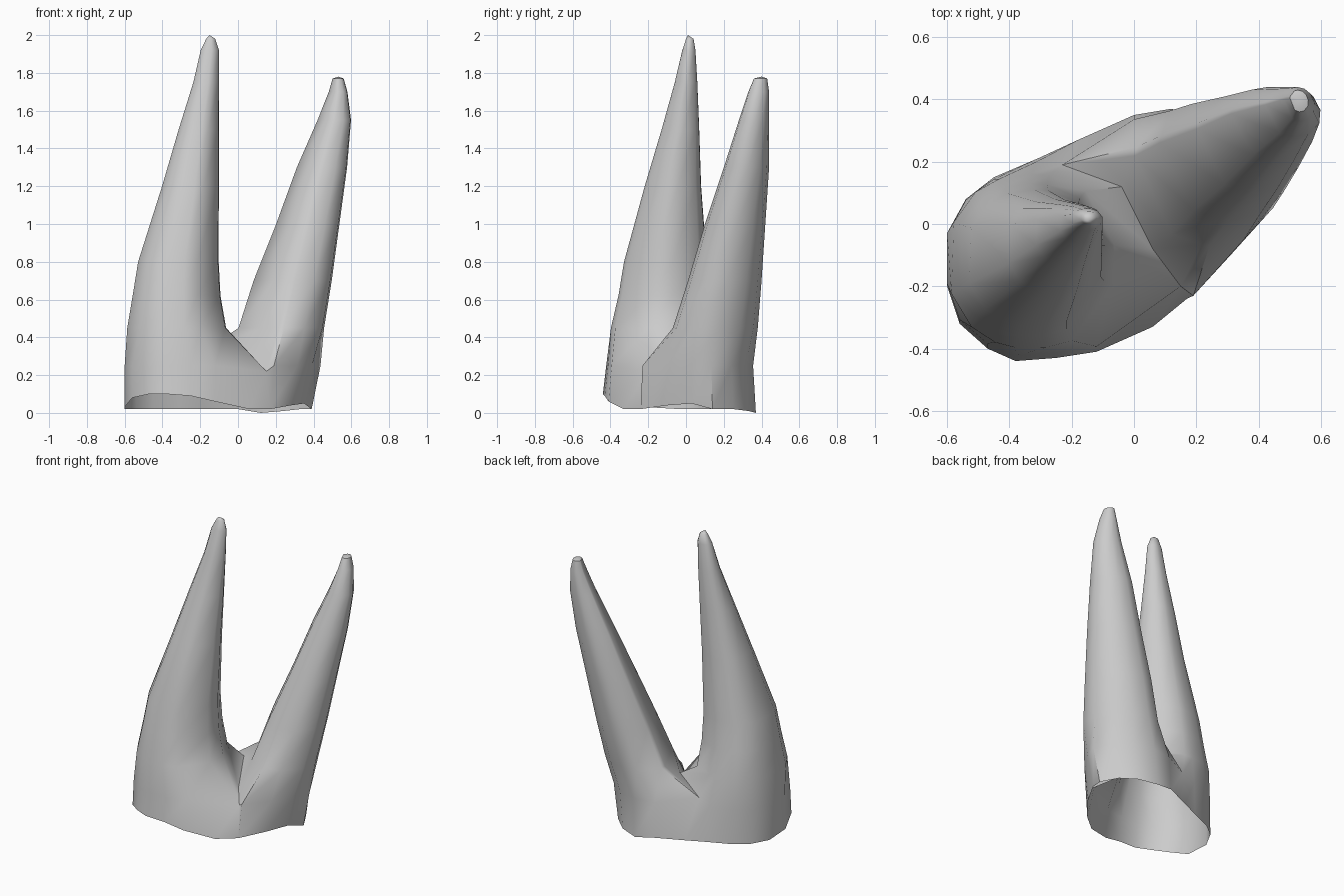
import bpy
import bmesh
from math import atan2, cos, sin, copysign
from mathutils import Vector

default_cube = bpy.data.objects.get("Cube")
if default_cube:
    bpy.data.objects.remove(default_cube, do_unlink=True)

# Open lower rim, counterclockwise from the front notch
rim = [(.06, -.33, .02), (.17, -.24, .02), (.28, -.1, .04), (.35, .03, .05),
       (.39, .14, .02), (.33, .25, .02), (.24, .33, .01), (.12, .37, 0),
       (0, .35, .02), (-.18, .27, .02), (-.31, .21, .02), (-.45, .15, .02),
       (-.54, .08, .02), (-.6, -.03, .02), (-.6, -.2, .03), (-.56, -.32, .08),
       (-.47, -.4, .1), (-.38, -.44, .1), (-.25, -.43, .09), (-.12, -.41, .06)]
front_notch, back_notch = 0, 9

# Each prong section: height, left and right limits, front and back limits
tall_sections = [(.45, -.6, -.06, -.4, .16), (.62, -.57, -.09, -.36, .13),
                 (.8, -.54, -.1, -.33, .11), (1.2, -.41, -.1, -.22, .08),
                 (1.5, -.32, -.1, -.13, .07), (1.75, -.24, -.1, -.06, .06),
                 (1.92, -.2, -.1, -.02, .05), (1.98, -.17, -.12, 0, .04)]
short_sections = [(.45, 0, .46, -.07, .38), (.7, .08, .5, .01, .4),
                  (1, .2, .54, .1, .42), (1.3, .31, .58, .2, .44),
                  (1.55, .42, .6, .28, .44), (1.7, .48, .58, .33, .44),
                  (1.77, .5, .56, .36, .43)]


def squashed(value, power):
    """Squares off an ellipse coordinate when power is below one."""
    return copysign(abs(value) ** power, value)


def bridge_rings(bm, lower, upper):
    count = len(lower)
    for i in range(count):
        j = (i + 1) % count
        bm.faces.new((lower[i], lower[j], upper[j], upper[i]))


def grow_prong(bm, root, sections, tip, power, tilt):
    """Lofts a tapering prong from the root loop to a point."""
    middle = sum((v.co for v in root), Vector()) / len(root)
    wide = max(abs(v.co.x - middle.x) for v in root)
    deep = max(abs(v.co.y - middle.y) for v in root)
    angles = [atan2((v.co.y - middle.y) / deep, (v.co.x - middle.x) / wide)
              for v in root]
    lower = root
    for height, left, right, front, back in sections:
        upper = []
        for angle in angles:
            across = squashed(cos(angle), power) * (right - left)
            along = squashed(sin(angle - tilt), power) * (back - front)
            upper.append(bm.verts.new(((left + right + across) / 2,
                                       (front + back + along) / 2, height)))
        bridge_rings(bm, lower, upper)
        lower = upper
    point = bm.verts.new(tip)
    for i in range(len(lower)):
        bm.faces.new((lower[i], lower[(i + 1) % len(lower)], point))


bm = bmesh.new()

# Hollow skirt
bottom = [bm.verts.new(co) for co in rim]
shoulder = []
for x, y, z in rim:
    shoulder.append(bm.verts.new((x + max(0, x) * .12, y * .96, .25)))
shoulder[front_notch].co = (.15, -.2, .22)
shoulder[back_notch].co = (-.23, .19, .29)
bridge_rings(bm, bottom, shoulder)

# Saddle that divides the skirt into two roots
saddle = [bm.verts.new(co) for co in ((.06, -.08, .27), (-.04, .12, .38))]
short_root = shoulder[front_notch:back_notch + 1] + saddle[::-1]
tall_root = shoulder[back_notch:] + [shoulder[front_notch]] + saddle

# Two prongs
grow_prong(bm, tall_root, tall_sections, (-.15, .01, 2), .9, 0)
grow_prong(bm, short_root, short_sections, (.53, .4, 1.78), .97, .12)

bmesh.ops.recalc_face_normals(bm, faces=bm.faces)
mesh = bpy.data.meshes.new("forked_prongs")
bm.to_mesh(mesh)
bm.free()
prongs = bpy.data.objects.new("forked_prongs", mesh)
bpy.context.collection.objects.link(prongs)

# Plain grey surface
grey = bpy.data.materials.new("plain_grey")
grey.use_nodes = True
colour = (.6, .6, .6, 1)
grey.diffuse_color = colour
grey.node_tree.nodes["Principled BSDF"].inputs["Base Color"].default_value = colour
mesh.materials.append(grey)

bpy.ops.object.select_all(action="DESELECT")
prongs.select_set(True)
bpy.context.view_layer.objects.active = prongs
bpy.ops.object.shade_smooth_by_angle(angle=.9)
